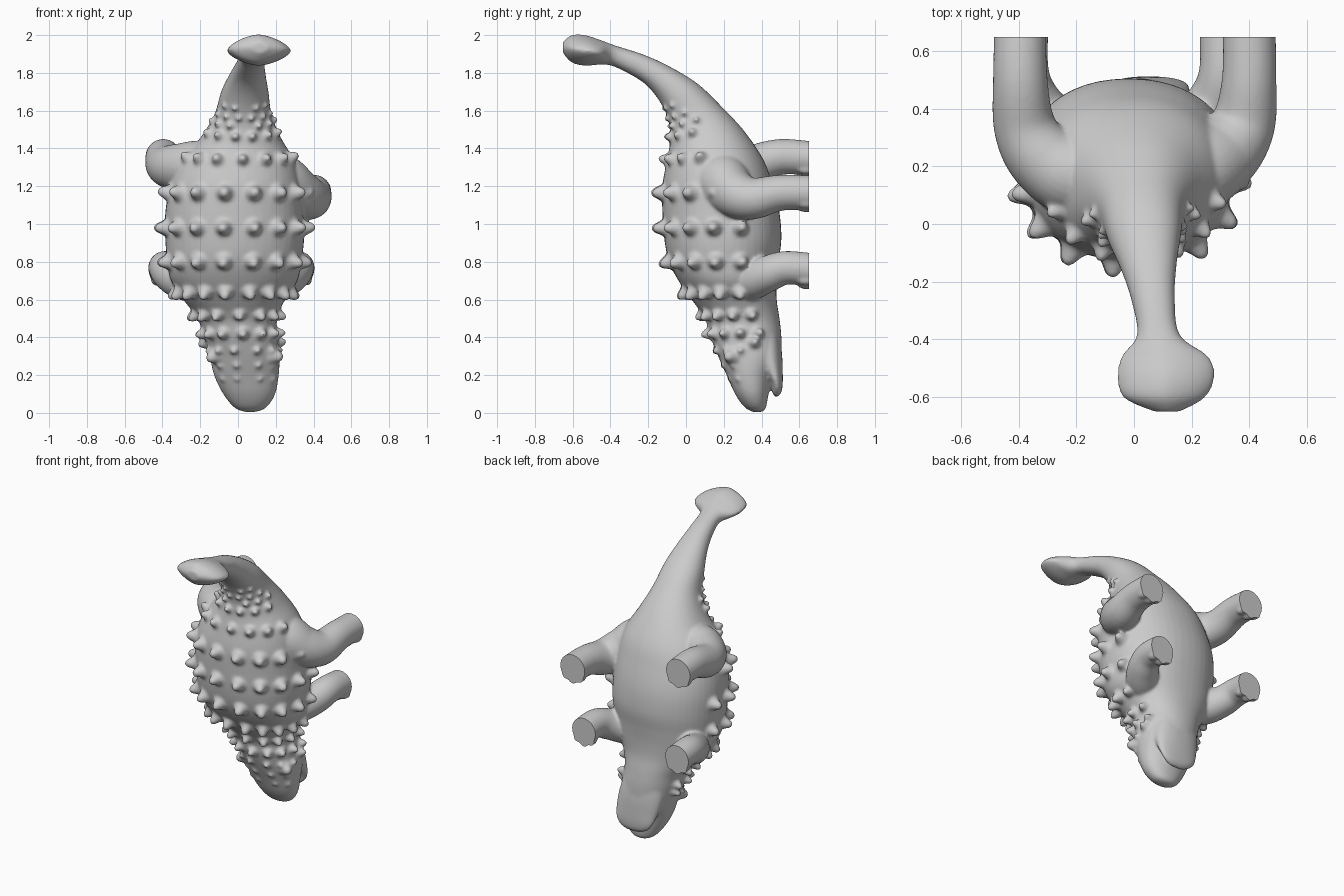
import bpy, bmesh
from math import sin, cos, pi, copysign
from mathutils import Vector

if "Cube" in bpy.data.objects:
    bpy.data.objects.remove(bpy.data.objects["Cube"])

PARTS = []

def finish(name, bm):
    bmesh.ops.recalc_face_normals(bm, faces=bm.faces)
    me = bpy.data.meshes.new(name)
    bm.to_mesh(me)
    bm.free()
    ob = bpy.data.objects.new(name, me)
    bpy.context.collection.objects.link(ob)
    PARTS.append(ob)

def spline(rows, t):
    # Catmull-Rom through a list of tuples
    n = len(rows) - 1
    i = min(int(t), n - 1)
    u = t - i
    a, b, c, d = (rows[max(0, min(n, i + k))] for k in (-1, 0, 1, 2))
    return [0.5 * (2*q + (r-p)*u + (2*p-5*q+4*r-s)*u*u + (3*q-p-3*r+s)*u**3)
            for p, q, r, s in zip(a, b, c, d)]

def skin(bm, rings):
    vs = [[bm.verts.new(p) for p in r] for r in rings]
    n = len(vs[0])
    for a, b in zip(vs, vs[1:]):
        for k in range(n):
            bm.faces.new((a[k], a[(k+1) % n], b[(k+1) % n], b[k]))
    bm.faces.new(vs[0])
    bm.faces.new(vs[-1])

# Trunk sections, snout to tail club: back y, back z, belly y, belly z, x left, x right
TRUNK = [
    (.36, .003, .39, .003, .05, .08), (.31, .03, .42, .02, -.015, .145),
    (.26, .10, .435, .09, -.075, .195), (.215, .20, .455, .19, -.125, .215),
    (.17, .30, .50, .30, -.15, .22), (.13, .40, .505, .40, -.18, .21),
    (.10, .50, .495, .50, -.215, .205), (.03, .60, .48, .60, -.29, .25),
    (-.04, .70, .48, .70, -.355, .315), (-.09, .80, .49, .80, -.375, .335),
    (-.115, .92, .505, .92, -.385, .35), (-.125, 1.06, .495, 1.06, -.385, .345),
    (-.125, 1.20, .46, 1.20, -.36, .335), (-.105, 1.32, .41, 1.34, -.30, .30),
    (-.085, 1.43, .31, 1.49, -.195, .225), (-.09, 1.54, .195, 1.615, -.125, .178),
    (-.14, 1.65, .065, 1.74, -.09, .162), (-.215, 1.74, -.08, 1.83, -.045, .147),
    (-.31, 1.80, -.22, 1.895, -.008, .142), (-.40, 1.84, -.375, 1.945, .01, .16),
    (-.465, 1.843, -.455, 1.975, -.045, .26), (-.535, 1.838, -.535, 2.0, -.058, .28),
    (-.605, 1.855, -.605, 2.0, -.035, .245), (-.652, 1.905, -.652, 1.965, .07, .16)]

def surf(rows, t, a):
    y0, z0, y1, z1, xl, xr = spline(rows, t)
    w = .92 + .4 * min(1, max(0, t - 19))     # tail club is diamond shaped
    s, c = (copysign(abs(v) ** w, v) for v in (sin(a), cos(a)))
    return Vector(((xl+xr)/2 + s*(xr-xl)/2, (y0+y1)/2 - c*(y1-y0)/2, (z0+z1)/2 - c*(z1-z0)/2))

def loft(name, rows, sub=5, n=48):
    bm = bmesh.new()
    m = (len(rows) - 1) * sub
    skin(bm, [[surf(rows, i/sub, 2*pi*k/n) for k in range(n)] for i in range(m + 1)])
    finish(name, bm)

loft("trunk", TRUNK)

# Lower jaw, split from the snout by the mouth gap
loft("lower_jaw", [(.468, .085, .485, .085, .02, .11), (.458, .11, .505, .11, -.04, .155),
                   (.448, .155, .512, .155, -.08, .185), (.41, .22, .512, .22, -.105, .195),
                   (.36, .32, .508, .32, -.13, .19), (.36, .42, .495, .42, -.13, .16)])

# Armour knobs
def knob(bm, p, d, r, h):
    q = d.to_track_quat('Z', 'Y')
    prof = [(1.3, -.5), (1.2, 0), (.95, .22), (.75, .52), (.58, .8), (.36, .98), (.1, 1.06)]
    skin(bm, [[p + q @ Vector((r*s*cos(k*pi/6), r*s*sin(k*pi/6), h*z)) for k in range(12)]
              for s, z in prof])

def knob_at(bm, t, a, r, h):
    e = .02
    du = surf(TRUNK, t + e, a) - surf(TRUNK, t - e, a)
    dv = surf(TRUNK, t, a + e) - surf(TRUNK, t, a - e)
    knob(bm, surf(TRUNK, t, a), dv.cross(du).normalized(), r, h)

def t_of(z):
    # section parameter whose back line reaches height z
    t = 0
    while spline(TRUNK, t)[1] < z:
        t += .01
    return t

# row height, knobs per side, first angle, spacing, radius, height
ROWS = [(.64, 5, .19, .37, .039, .058), (.80, 5, .19, .40, .041, .058),
        (.98, 5, .19, .40, .042, .062), (1.165, 4, .19, .42, .043, .06),
        (1.34, 3, .42, .42, .034, .045), (1.46, 3, .2, .5, .027, .035),
        (1.515, 3, .45, .5, .021, .026), (1.56, 3, .2, .5, .018, .022), (1.61, 2, .4, .5, .017, .018),
        (.52, 4, .5, .42, .033, .05), (.42, 4, .5, .45, .031, .045),
        (.33, 3, .3, .5, .023, .025), (.25, 2, .3, .6, .02, .014), (.18, 2, .35, .6, .017, .01)]
bm = bmesh.new()
for z, n, a0, da, r, h in ROWS:
    for i in range(n):
        for side in (-1, 1):
            knob_at(bm, t_of(z), .06 + side * (a0 + i*da), r, h)
for z in (.52, .42, 1.34):
    knob_at(bm, t_of(z), .06, .032, .045)
# head horns
for side in (-1, 1):
    knob_at(bm, t_of(.30), side * 1.0, .042, .05)
    knob_at(bm, t_of(.37), side * 1.75, .032, .045)
finish("armour_knobs", bm)

# Limbs: path points x, y, z, radius
def limb(name, path):
    sub, n = 6, 28
    bm = bmesh.new()
    rings = []
    last = len(path) - 1
    for i in range(last * sub + 1):
        t = i / sub
        x, y, z, r = spline(path, t)
        p = Vector((x, y, z))
        d = (Vector(spline(path, min(t + .05, last))[:3]) - Vector(spline(path, max(t - .05, 0))[:3])).normalized()
        if t > last - 1:
            d = d.lerp(Vector((0, 1, 0)), t - last + 1).normalized()
        u = d.cross(Vector((0, -.6, 1))).normalized()
        v = u.cross(d)
        rings.append([p + r*(cos(2*pi*k/n)*u + sin(2*pi*k/n)*v) for k in range(n)])
    skin(bm, rings)
    finish(name, bm)
    # toes on the headward edge of the foot
    bm = bmesh.new()
    x, y, z, r = path[-1]
    for k in (-1, 0, 1):
        tx, tz = x + r*.8*sin(k*.75), z - r*.82*cos(k*.75)
        skin(bm, [[(tx + .028*s*cos(j*pi/6), yy, tz + .028*s*sin(j*pi/6)) for j in range(12)]
                  for s, yy in ((.3, .59), (.75, .60), (1, .62), (1, y))])
    finish(name + "_toes", bm)

limb("hind_leg_right", [(.10, .17, 1.25, .10), (.21, .185, 1.235, .145), (.315, .25, 1.165, .13),
                        (.38, .35, 1.135, .112), (.40, .50, 1.165, .095), (.40, .69, 1.165, .092)])
limb("hind_leg_left", [(-.10, .16, 1.31, .10), (-.215, .17, 1.30, .14), (-.32, .235, 1.30, .125),
                       (-.38, .34, 1.31, .108), (-.395, .50, 1.355, .095), (-.395, .69, 1.345, .09)])
for name, x, s in (("right", .315, 1), ("left", -.385, -1)):
    limb("front_leg_" + name, [(x - s*.20, .26, .69, .10), (x - s*.10, .34, .70, .105),
                               (x - s*.03, .43, .735, .097), (x, .53, .768, .089), (x, .69, .755, .088)])

# Fuse everything into one continuous skin, soften the joins
bpy.ops.object.select_all(action='DESELECT')
for o in PARTS:
    o.select_set(True)
body = PARTS[0]
bpy.context.view_layer.objects.active = body
bpy.ops.object.join()
body.name = "armoured_dinosaur_body"
mod = body.modifiers.new("fuse", 'REMESH')
mod.mode = 'VOXEL'
mod.voxel_size = .009
bpy.ops.object.modifier_apply(modifier="fuse")
mod = body.modifiers.new("soften", 'SMOOTH')
mod.factor = .5
mod.iterations = 8
bpy.ops.object.modifier_apply(modifier="soften")

# Flat soles
bm = bmesh.new()
bm.from_mesh(body.data)
cut = bmesh.ops.bisect_plane(bm, geom=bm.verts[:] + bm.edges[:] + bm.faces[:],
                             plane_co=(0, .65, 0), plane_no=(0, 1, 0), clear_outer=True)
bmesh.ops.holes_fill(bm, edges=[e for e in bm.edges if e.is_boundary], sides=0)
bm.to_mesh(body.data)
bm.free()
bpy.ops.object.shade_smooth_by_angle(angle=50 * pi / 180)
